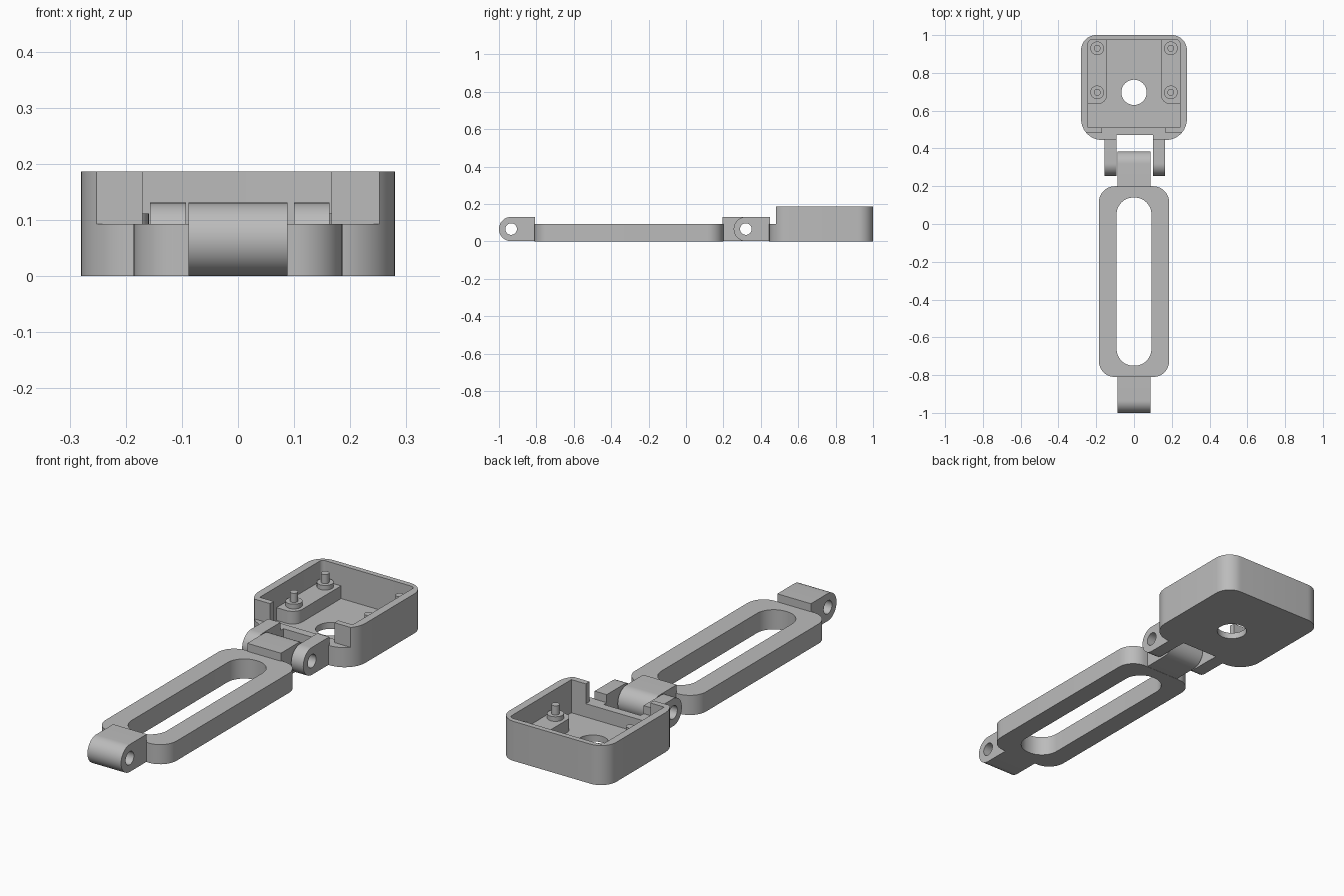
import bpy, bmesh
from math import sin, cos, pi
from mathutils import Vector

if "Cube" in bpy.data.objects:
    bpy.data.objects.remove(bpy.data.objects["Cube"], do_unlink=True)

GREY = (0.5, 0.5, 0.5, 1)
mat = bpy.data.materials.new("plain grey")
mat.use_nodes = True
mat.diffuse_color = GREY
mat.node_tree.nodes["Principled BSDF"].inputs["Base Color"].default_value = GREY


def arc(cx, cy, r, start, end, steps):
    return [(cx + r * cos(start + (end - start) * i / steps),
             cy + r * sin(start + (end - start) * i / steps)) for i in range(steps + 1)]


def circle(cx, cy, r):
    return arc(cx, cy, r, 0, 2 * pi, 40)[:-1]


def rounded(x0, x1, y0, y1, radii):
    """Rounded rectangle; radii run back right, back left, front left, front right."""
    corners = [(x1, y1, -1, -1), (x0, y1, 1, -1), (x0, y0, 1, 1), (x1, y0, -1, 1)]
    pts = []
    for k, ((x, y, sx, sy), r) in enumerate(zip(corners, radii)):
        if r:
            pts += arc(x + sx * r, y + sy * r, r, k * pi / 2, (k + 1) * pi / 2, 12)
        else:
            pts.append((x, y))
    return pts


def prism(name, outline, lo, hi, axis="z"):
    """Extrude an outline along z (outline in x, y) or along x (outline in y, z)."""
    bm = bmesh.new()
    place = (lambda a, b, c: (a, b, c)) if axis == "z" else (lambda a, b, c: (c, a, b))
    face = bm.faces.new([bm.verts.new(place(a, b, lo)) for a, b in outline])
    grown = bmesh.ops.extrude_face_region(bm, geom=[face])
    moved = [v for v in grown["geom"] if isinstance(v, bmesh.types.BMVert)]
    step = Vector(place(0, 0, hi - lo))
    bmesh.ops.translate(bm, verts=moved, vec=step)
    bmesh.ops.recalc_face_normals(bm, faces=bm.faces)
    mesh = bpy.data.meshes.new(name)
    bm.to_mesh(mesh)
    bm.free()
    mesh.materials.append(mat)
    obj = bpy.data.objects.new(name, mesh)
    bpy.context.collection.objects.link(obj)
    return obj


def combine(obj, others, operation="DIFFERENCE"):
    """Apply booleans and remove the helper solids."""
    for other in others:
        other.hide_render = True
        mod = obj.modifiers.new("bool", "BOOLEAN")
        mod.object, mod.operation, mod.solver = other, operation, "EXACT"
        bpy.context.view_layer.objects.active = obj
        bpy.ops.object.modifier_apply(modifier=mod.name)
        bpy.data.objects.remove(other, do_unlink=True)


def box(x0, x1, y0, y1, z0, z1):
    return prism("cutter", rounded(x0, x1, y0, y1, [0] * 4), z0, z1)


def knuckle(name, pivot, root, x0, x1):
    """Hinge lug: round at the pivot, square at the root, with a pin hole."""
    zc, r = 0.066, 0.065
    if root > pivot:
        outline = arc(pivot, zc, r, pi / 2, 3 * pi / 2, 24) + [(root, zc - r), (root, zc + r)]
    else:
        outline = arc(pivot, zc, r, -pi / 2, pi / 2, 24) + [(root, zc + r), (root, zc - r)]
    lug = prism(name, outline, x0, x1, "x")
    combine(lug, [prism("cutter", circle(pivot, zc, 0.031), x0 - 0.1, x1 + 0.1, "x")])
    return lug


# Open case: low front lip, open front window, floor hole
case = prism("case", rounded(-0.28, 0.28, 0.445, 1.0, [0.08, 0.08, 0.11, 0.11]), 0, 0.187)
combine(case, [
    box(-0.4, 0.4, 0.3, 0.482, 0.093, 0.3),
    box(-0.17, 0.167, 0.4, 0.53, 0.093, 0.3),
    prism("cutter", rounded(-0.243, 0.243, 0.51, 0.975, [0.02, 0.02, 0, 0]), 0.03, 0.3),
    prism("cutter", circle(0, 0.697, 0.067), -0.1, 0.1),
    box(-0.093, 0.1, 0.3, 0.472, -0.1, 0.3),
])

# Mounting ledges with stepped pins, mirrored on both sides
for side, s in (("left", 1), ("right", -1)):
    x0, x1 = sorted((s * 0.143, s * 0.25))
    radii = [0, 0, 0.05, 0] if s > 0 else [0, 0, 0, 0.05]
    prism(side + "_ledge", rounded(x0, x1, 0.635, 0.98, radii), 0.02, 0.09)
    for where, y in (("back", 0.93), ("front", 0.697)):
        label = side + "_" + where
        prism(label + "_boss", circle(s * 0.195, y, 0.036), 0.08, 0.112)
        prism(label + "_pin", circle(s * 0.195, y, 0.018), 0.1, 0.155)

# Hinge fork on the case
knuckle("left_fork_arm", 0.32, 0.45, 0.1, 0.163)
knuckle("right_fork_arm", 0.32, 0.45, -0.157, -0.093)

# Slotted link with a hinge tongue at each end
link = prism("link", rounded(-0.186, 0.186, -0.81, 0.2, [0.085] * 4), 0, 0.093)
combine(link, [prism("cutter", rounded(-0.092, 0.092, -0.75, 0.14, [0.088] * 4), -0.1, 0.2)])
knuckle("back_tongue", 0.32, 0.195, -0.088, 0.088)
knuckle("front_tongue", -0.935, -0.808, -0.088, 0.088)

# Smooth the round walls, keep the edges sharp
bpy.ops.object.select_all(action="DESELECT")
for obj in bpy.context.scene.objects:
    if obj.type == "MESH":
        obj.select_set(True)
        bpy.context.view_layer.objects.active = obj
bpy.ops.object.shade_smooth_by_angle(angle=0.5)
